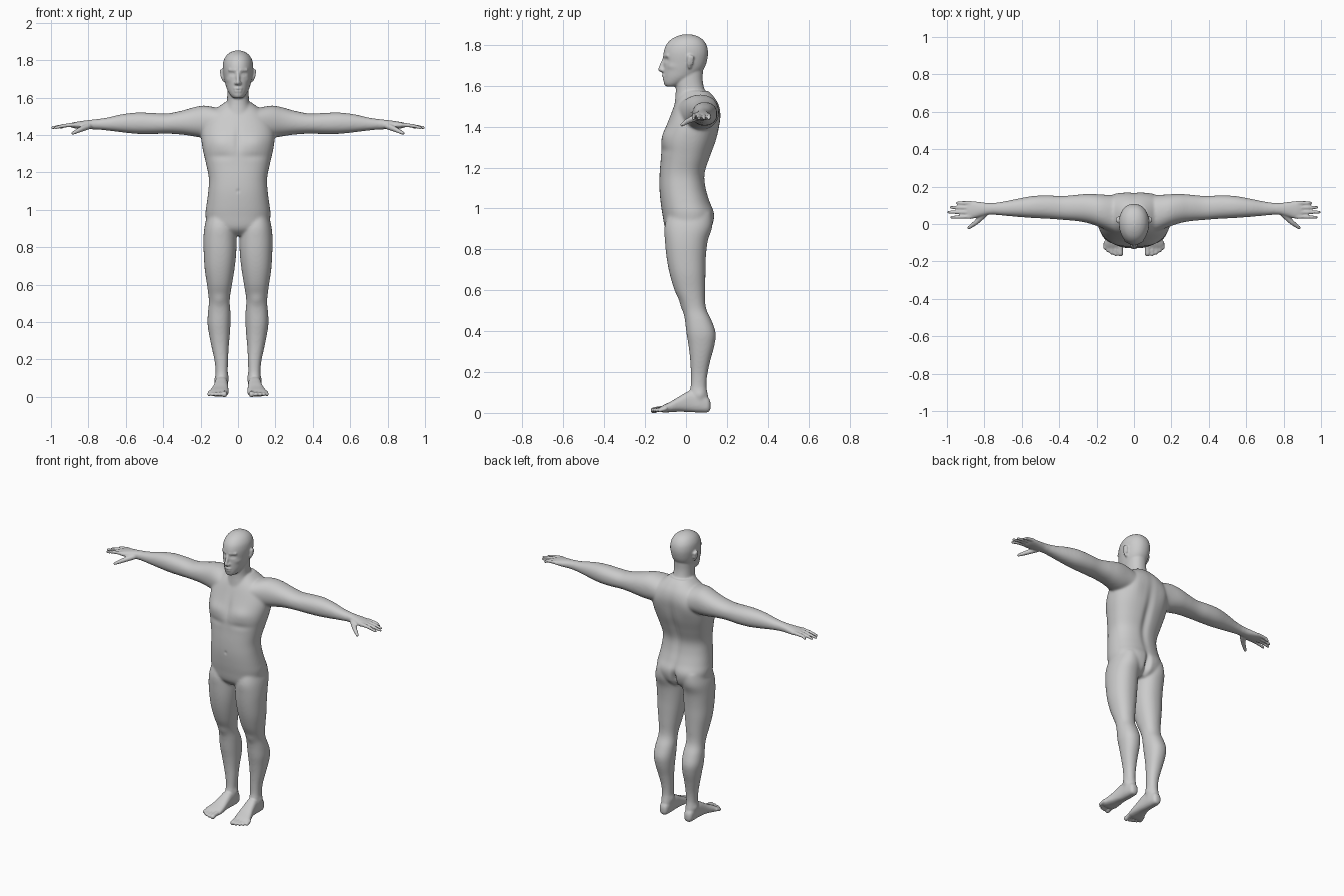
import bpy, bmesh, math
from mathutils import Vector

parts = []


def finish(name, bm, mirror):
    bmesh.ops.recalc_face_normals(bm, faces=bm.faces)
    me = bpy.data.meshes.new(name)
    bm.to_mesh(me)
    bm.free()
    ob = bpy.data.objects.new(name, me)
    bpy.context.collection.objects.link(ob)
    if mirror:
        m = ob.modifiers.new("Mirror", 'MIRROR')
        m.use_mirror_merge = False
    parts.append(ob)
    return ob


def spline(rows, steps=5):
    """Catmull-Rom through the profile rows."""
    out = []
    for i in range(len(rows) - 1):
        a, b, c, d = (rows[max(0, min(len(rows) - 1, i + k))] for k in (-1, 0, 1, 2))
        for s in range(steps):
            t = s / steps
            out.append([0.5 * (2*q + (r - p)*t + (2*p - 5*q + 4*r - u)*t*t + (3*q - p - 3*r + u)*t**3)
                        for p, q, r, u in zip(a, b, c, d)])
    return out + [list(rows[-1])]


def loft(name, axis, rows, power=2.2, taper=0.0, mirror=False, n=40):
    """Rows are (position, a_min, a_max, b_min, b_max) across the given axis."""
    bm = bmesh.new()
    rings = []
    for t, a0, a1, b0, b1 in spline(rows):
        ring = []
        for k in range(n):
            c, s = math.cos(2*math.pi*k/n), math.sin(2*math.pi*k/n)
            u = math.copysign(abs(c)**(2/power), c) * (1 - taper*max(0, -s))
            v = math.copysign(abs(s)**(2/power), s)
            a, b = (a0 + a1)/2 + u*(a1 - a0)/2, (b0 + b1)/2 + v*(b1 - b0)/2
            ring.append(bm.verts.new({'x': (t, a, b), 'y': (a, t, b), 'z': (a, b, t)}[axis]))
        rings.append(ring)
    for r, q in zip(rings, rings[1:]):
        for k in range(n):
            bm.faces.new((r[k], r[(k+1) % n], q[(k+1) % n], q[k]))
    bm.faces.new(rings[0])
    bm.faces.new(rings[-1])
    return finish(name, bm, mirror)


def digit(name, points, mirror=True):
    """Chain of tapered capsules through (x, y, z, radius)."""
    for p, q in zip(points, points[1:]):
        bm = bmesh.new()
        for x, y, z, r in (p, q):
            new = bmesh.ops.create_icosphere(bm, subdivisions=3, radius=r)['verts']
            bmesh.ops.translate(bm, verts=new, vec=(x, y, z))
        res = bmesh.ops.convex_hull(bm, input=bm.verts[:])
        junk = {g for g in res['geom_interior'] + res['geom_unused'] if isinstance(g, bmesh.types.BMVert)}
        bmesh.ops.delete(bm, geom=list(junk), context='VERTS')
        finish(name, bm, mirror)


def sym(rows):
    return [(z, -w, w, f, b) for z, w, f, b in rows]


# Torso, neck and head
loft("torso", 'z', sym([
    (.862, .07, -.06, .08), (.90, .155, -.10, .122), (.97, .174, -.115, .137), (1.03, .168, -.124, .118),
    (1.10, .159, -.13, .098), (1.17, .156, -.129, .093), (1.25, .172, -.123, .118), (1.33, .19, -.120, .147),
    (1.40, .197, -.098, .163), (1.46, .185, -.075, .170), (1.51, .155, -.055, .160), (1.55, .105, -.035, .135),
    (1.575, .07, -.02, .11)]), power=2.35)
loft("neck", 'z', sym([
    (1.49, .085, -.058, .13), (1.54, .072, -.053, .115), (1.58, .060, -.050, .092), (1.63, .057, -.052, .082),
    (1.70, .057, -.05, .085)]))
loft("head", 'z', sym([
    (1.597, .024, -.098, -.045), (1.612, .040, -.108, -.005), (1.64, .057, -.110, .045), (1.67, .067, -.110, .078),
    (1.70, .074, -.109, .096), (1.74, .080, -.111, .106), (1.77, .081, -.108, .107), (1.80, .076, -.097, .100),
    (1.826, .061, -.074, .082), (1.843, .039, -.043, .055), (1.852, .012, -.012, .022)]), taper=.12)

# Facial features
digit("nose", [(0, -.106, 1.735, .008), (0, -.126, 1.681, .011), (0, -.104, 1.668, .009)], False)
digit("nostril", [(.010, -.116, 1.677, .009), (.012, -.106, 1.677, .009)])
digit("brow", [(.012, -.105, 1.746, .008), (.045, -.089, 1.748, .008)])
digit("upper_lip", [(-.016, -.106, 1.647, .007), (0, -.112, 1.648, .008), (.016, -.106, 1.647, .007)], False)
digit("lower_lip", [(-.012, -.107, 1.635, .007), (.012, -.107, 1.635, .007)], False)
digit("ear", [(.075, .018, 1.69, .008), (.084, .014, 1.71, .009), (.088, .018, 1.742, .010), (.086, .030, 1.738, .010),
              (.082, .026, 1.71, .009)])

# Arms with palms and fingers
loft("arm", 'x', [
    (.11, -.045, .15, 1.39, 1.545), (.18, -.018, .158, 1.385, 1.557), (.24, .003, .161, 1.393, 1.547),
    (.30, .015, .157, 1.402, 1.530), (.38, .022, .150, 1.407, 1.515), (.46, .028, .153, 1.405, 1.518),
    (.54, .032, .150, 1.406, 1.520), (.62, .038, .136, 1.414, 1.511), (.70, .045, .120, 1.424, 1.493),
    (.77, .050, .112, 1.430, 1.483), (.82, .040, .117, 1.431, 1.477), (.86, .029, .122, 1.434, 1.471),
    (.885, .028, .121, 1.438, 1.466), (.90, .035, .115, 1.444, 1.460)], mirror=True)
for y0, y1, tip in ((.112, .113, .945), (.087, .089, .978), (.063, .063, .992), (.039, .036, .976)):
    digit("finger", [(.875, y0, 1.455, .0115), (.93, (y0 + y1)/2, 1.450, .0098), (tip, y1, 1.439, .008)])
digit("thumb", [(.80, .052, 1.447, .017), (.845, .008, 1.428, .0135), (.883, -.020, 1.409, .009)])

# Legs with feet and toes
loft("leg", 'z', [
    (.98, .035, .160, -.085, .120), (.91, .014, .179, -.105, .126), (.84, .008, .185, -.103, .106),
    (.76, .010, .183, -.095, .097), (.68, .019, .178, -.080, .095), (.60, .032, .166, -.056, .094),
    (.54, .042, .158, -.028, .094), (.50, .044, .156, -.014, .102), (.45, .040, .161, -.005, .126),
    (.39, .040, .163, .002, .145), (.33, .044, .154, .012, .139), (.26, .050, .140, .020, .120),
    (.19, .053, .125, .023, .105), (.13, .055, .120, .022, .100), (.08, .054, .122, .010, .108),
    (.03, .056, .120, -.01, .116)], mirror=True)
loft("foot", 'y', [
    (.120, .078, .100, .022, .052), (.108, .063, .115, .004, .075), (.07, .056, .121, .002, .10),
    (.02, .054, .124, .004, .108), (-.03, .052, .133, .006, .082), (-.07, .050, .146, .004, .058),
    (-.105, .052, .158, .002, .041), (-.125, .062, .155, .005, .030)], power=2.6, mirror=True)
for x, y, r in ((.073, -.158, .0155), (.098, -.161, .011), (.119, -.154, .0105), (.138, -.143, .010), (.155, -.128, .010)):
    digit("toe", [(x - .002, -.10, .022, r), (x, y + .02, .018, r*.9), (x, y, .013, r)])

# One continuous skin over all parts
for ob in parts:
    ob.select_set(True)
body = bpy.context.view_layer.objects.active = parts[0]
bpy.ops.object.convert(target='MESH')
bpy.ops.object.join()
body.name = "body"
m = body.modifiers.new("Skin", 'REMESH')
m.mode, m.voxel_size = 'VOXEL', .0055
bpy.ops.object.convert(target='MESH')
body = bpy.context.view_layer.objects.active

# Blend the joints strongly, hands, feet and face lightly
group = body.vertex_groups.new(name="soft")
group.add([v.index for v in body.data.vertices
           if abs(v.co.x) < .76 and .12 < v.co.z < 1.57], 1.0, 'REPLACE')
for iterations, name in ((20, "soft"), (3, "")):
    m = body.modifiers.new("Blend", 'SMOOTH')
    m.factor, m.iterations, m.vertex_group = .5, iterations, name
bpy.ops.object.convert(target='MESH')

# Anatomy: centre, radii, push along the normal (mirrored in x)
sculpt = [
    (.032, -.10, 1.727, .015, .03, .010, -.009),    # eye socket
    (.032, -.10, 1.726, .008, .03, .005, .004),     # eyeball
    (.055, -.08, 1.695, .020, .03, .014, .003),     # cheekbone
    (0, -.11, 1.641, .020, .03, .003, -.003),       # mouth
    (0, .12, 1.25, .025, .09, .20, -.012),          # spine
    (0, .13, .92, .016, .07, .06, -.026),           # seat cleft
    (.085, .13, .96, .055, .05, .06, .005),         # seat
    (0, -.11, 1.37, .018, .06, .08, -.006),         # breastbone
    (.09, -.10, 1.36, .060, .06, .04, .008),        # chest
    (.09, -.12, 1.285, .070, .06, .02, -.004),      # under chest
    (.11, .16, 1.42, .045, .05, .07, .006),         # shoulder blade
    (0, -.13, 1.10, .008, .03, .010, -.004),        # navel
    (.10, -.015, .52, .028, .03, .03, .005),        # kneecap
    (.055, .06, .10, .012, .02, .02, .005),         # inner ankle
    (.122, .07, .09, .012, .02, .02, .005)]         # outer ankle
normals = [v.normal.copy() for v in body.data.vertices]
for v, nrm in zip(body.data.vertices, normals):
    x, y, z = abs(v.co.x), v.co.y, v.co.z
    push = sum(d * math.exp(-((x-a)/ra)**2 - ((y-b)/rb)**2 - ((z-c)/rc)**2)
               for a, b, c, ra, rb, rc, d in sculpt)
    v.co += nrm * push
for v in body.data.vertices:
    v.co.z = max(v.co.z, 0)
body.vertex_groups.clear()
body.data.polygons.foreach_set("use_smooth", [True] * len(body.data.polygons))
body.data.update()
